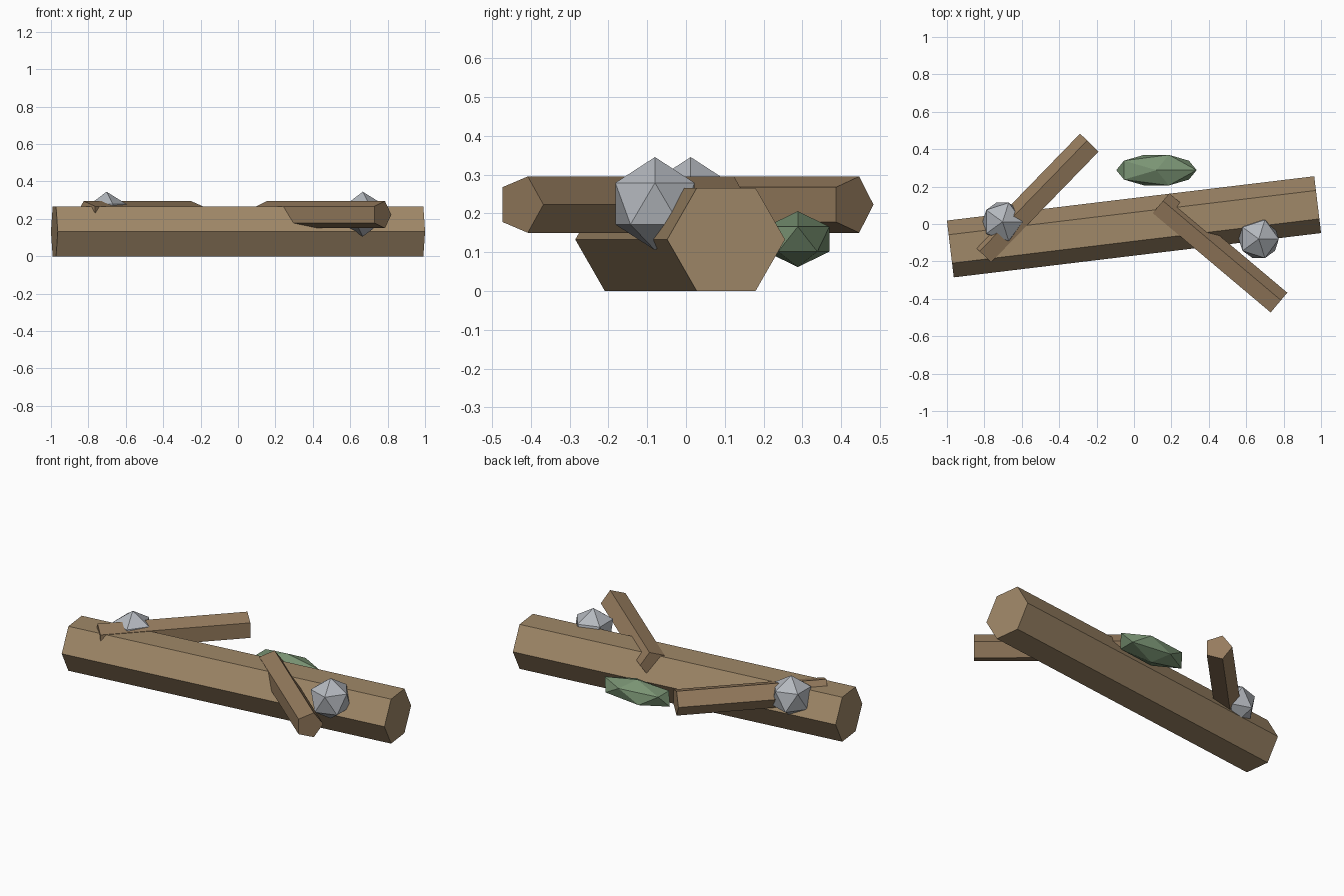
import bpy
from math import pi
from mathutils import Matrix

cube = bpy.data.objects.get("Cube")
if cube:
    bpy.data.objects.remove(cube, do_unlink=True)


def material(name, hex_code):
    """Flat material from an sRGB hex colour, stored as linear values."""
    srgb = [int(hex_code[i:i + 2], 16) / 255 for i in (0, 2, 4)]
    colour = [((c + 0.055) / 1.055) ** 2.4 for c in srgb] + [1]
    mat = bpy.data.materials.new(name)
    mat.use_nodes = True
    mat.diffuse_color = colour
    bsdf = mat.node_tree.nodes["Principled BSDF"]
    bsdf.inputs["Base Color"].default_value = colour
    bsdf.inputs["Roughness"].default_value = 0.9
    return mat


def finish(name, mat):
    obj = bpy.context.object
    obj.name = obj.data.name = name
    obj.data.materials.append(mat)
    return obj


def beam(name, mat, sides, radius, length, centre, turn, roll):
    """Prism lying flat along x, rolled about its axis, then turned about z."""
    bpy.ops.mesh.primitive_cylinder_add(vertices=sides, radius=radius, depth=length)
    obj = finish(name, mat)
    obj.data.transform(Matrix.Rotation(roll, 4, 'X') @ Matrix.Rotation(pi / 2, 4, 'Y'))
    obj.location = centre
    obj.rotation_euler.z = turn


def lump(name, mat, centre, size):
    """Twenty-sided stone or moss clump."""
    bpy.ops.mesh.primitive_ico_sphere_add(subdivisions=1, radius=1, location=centre)
    finish(name, mat).scale = size


log_wood = material("log wood", "A08868")
branch_wood = material("branch wood", "967C5E")
shell_grey = material("pale grey", "B4B8BE")
moss_green = material("moss green", "7A9474")

# Main trunk, resting on a flat side
beam("log", log_wood, 6, 0.153, 1.978, (0, -0.015, 0.1325), 0.12, 0)

# Side branches, sunk into the trunk with one edge pointing sideways
beam("left_branch", branch_wood, 5, 0.0763, 0.825, (0.455, -0.16, 0.2225), -0.7, 0)
beam("right_branch", branch_wood, 5, 0.0763, 0.825, (-0.521, 0.134, 0.2225), 0.8, 0)

# Barnacle lumps on top and moss behind
lump("left_barnacle", shell_grey, (0.667, -0.08, 0.225), (0.12,) * 3)
lump("right_barnacle", shell_grey, (-0.703, 0.012, 0.225), (0.12,) * 3)
lump("moss_clump", moss_green, (0.12, 0.288, 0.1335), (0.24, 0.096, 0.072))
